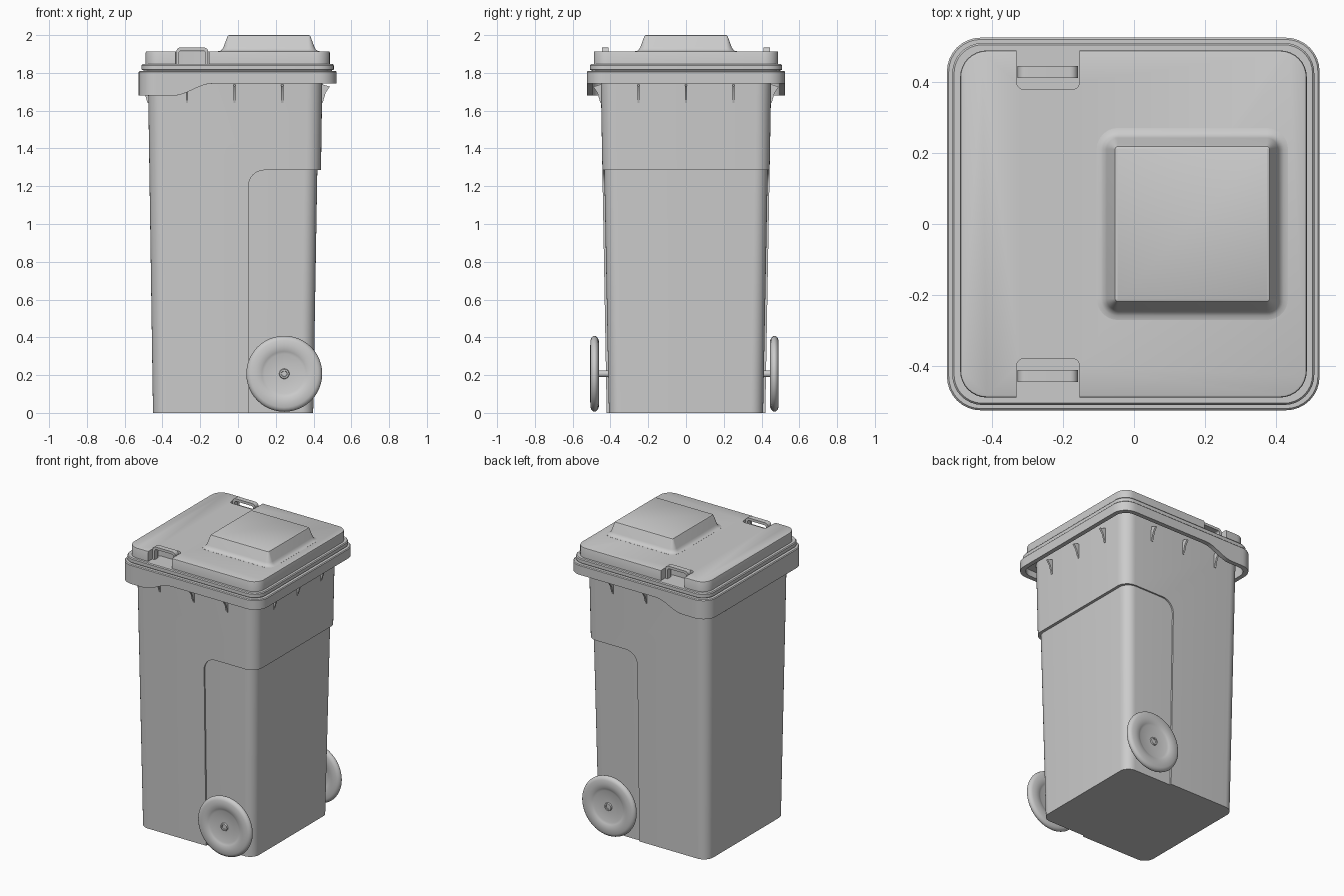
import bpy, bmesh, math

if "Cube" in bpy.data.objects:
    bpy.data.objects.remove(bpy.data.objects["Cube"])

def finish(bm, name, angle=30):
    bmesh.ops.recalc_face_normals(bm, faces=bm.faces[:])
    me = bpy.data.meshes.new(name)
    bm.to_mesh(me)
    bm.free()
    ob = bpy.data.objects.new(name, me)
    bpy.context.collection.objects.link(ob)
    smooth(ob, angle)
    return ob

def smooth(ob, angle=30):
    bpy.ops.object.select_all(action='DESELECT')
    bpy.context.view_layer.objects.active = ob
    ob.select_set(True)
    bpy.ops.object.shade_smooth_by_angle(angle=math.radians(angle))

def rrect(x0, x1, y0, y1, r, straight=1, seg=8):
    """Rounded rectangle outline, counter-clockwise."""
    corners = [(x1 - r, y1 - r), (x0 + r, y1 - r), (x0 + r, y0 + r), (x1 - r, y0 + r)]
    pts = []
    for k, (cx, cy) in enumerate(corners):
        for i in range(seg + 1):
            a = math.pi / 2 * (k + i / seg)
            pts.append((cx + r * math.cos(a), cy + r * math.sin(a)))
        nx, ny = corners[(k + 1) % 4]
        a = math.pi / 2 * (k + 1)
        ex, ey = nx + r * math.cos(a), ny + r * math.sin(a)
        px, py = pts[-1]
        for i in range(1, straight):
            t = i / straight
            pts.append((px + (ex - px) * t, py + (ey - py) * t))
    return pts

def loft(name, rings, straight=1):
    """Capped stack of rounded rectangles (x0, x1, y half, radius, z)."""
    bm = bmesh.new()
    loops = []
    for x0, x1, hy, r, z in rings:
        loops.append([bm.verts.new((x, y, z(x) if callable(z) else z))
                      for x, y in rrect(x0, x1, -hy, hy, r, straight)])
    for a, b in zip(loops, loops[1:]):
        for i in range(len(a)):
            j = (i + 1) % len(a)
            bm.faces.new((a[i], a[j], b[j], b[i]))
    bm.faces.new(loops[0])
    bm.faces.new(loops[-1])
    return finish(bm, name)

def prism(name, poly, y0, y1):
    """Polygon in x/z extruded along y."""
    bm = bmesh.new()
    f = bm.faces.new([bm.verts.new((x, y0, z)) for x, z in poly])
    ext = bmesh.ops.extrude_face_region(bm, geom=[f])
    for v in ext['geom']:
        if isinstance(v, bmesh.types.BMVert):
            v.co.y = y1
    return finish(bm, name)

def cut(ob, cutter):
    m = ob.modifiers.new("cut", 'BOOLEAN')
    m.operation, m.solver, m.object = 'DIFFERENCE', 'EXACT', cutter
    bpy.ops.object.select_all(action='DESELECT')
    bpy.context.view_layer.objects.active = ob
    ob.select_set(True)
    # the cut goes ahead of the smoothing modifier
    bpy.ops.object.modifier_move_to_index(modifier="cut", index=0)
    bpy.ops.object.modifier_apply(modifier="cut")
    bpy.data.objects.remove(cutter, do_unlink=True)
    smooth(ob)

# Tapered bin body, with the lower rear wrapped by a shallow recess
body = loft("body", [(-0.45, 0.42, 0.42, 0.07, 0), (-0.477, 0.447, 0.452, 0.08, 1.8)])
arc = [(0.14 + 0.085 * math.cos(a), 1.2 + 0.085 * math.sin(a))
       for a in [math.pi - math.pi / 2 * i / 8 for i in range(9)]]
cut(body, prism("recess_cutter", [(0.055, -0.1)] + arc + [(0.8, 1.285), (0.8, -0.1)], -0.8, 0.8))
loft("recessed_core", [(-0.43, 0.398, 0.408, 0.065, 0), (-0.45, 0.422, 0.435, 0.07, 1.4)])

# Hollow rim skirt, hanging lower around the -x end
def skirt_z(x):
    t = min(1, max(0, (x + 0.34) / 0.2))
    return 1.68 + 0.063 * t * t * (3 - 2 * t)

loft("rim_skirt", [(-0.497, 0.492, 0.494, 0.075, 1.785),
                   (-0.497, 0.492, 0.494, 0.075, skirt_z),
                   (-0.526, 0.522, 0.524, 0.095, skirt_z),
                   (-0.526, 0.522, 0.524, 0.095, 1.805),
                   (-0.521, 0.517, 0.519, 0.09, 1.81)], straight=32)

# Gusset ribs under the skirt, on all four sides
rib_poly = [(-0.02, 1.75), (0, 1.74), (0.042, 1.727), (0.02, 1.695), (0.004, 1.64), (-0.02, 1.64)]
for side, (ox, oy, rot) in {"right": (0.444, 0, 0), "back": (-0.018, 0.449, 90),
                            "left": (-0.475, 0, 180), "front": (-0.018, -0.449, 270)}.items():
    for k in (-1, 0, 1):
        rib = prism(f"rib_{side}_{k + 2}", rib_poly, -0.006 + 0.252 * k, 0.006 + 0.252 * k)
        rib.location = (ox, oy, 0)
        rib.rotation_euler.z = math.radians(rot)

# Lid: lower flange and raised panel
def inset(base, d, z):
    x0, x1, hy, r = base
    return (x0 + d, x1 - d, hy - d, r - d, z)

flange = (-0.511, 0.507, 0.509, 0.085)
loft("lid_flange", [inset(flange, 0.01, 1.80), inset(flange, 0.01, 1.815), inset(flange, 0, 1.817),
                    inset(flange, 0, 1.84), inset(flange, 0.005, 1.846)])
panel_base = (-0.489, 0.486, 0.488, 0.075)
panel = loft("lid_panel", [inset(panel_base, 0, 1.835), inset(panel_base, 0, 1.907),
                           inset(panel_base, 0.002, 1.912), inset(panel_base, 0.007, 1.914)])

# Handle notches and handles on both sides of the lid
def arch(x0, x1, top, r):
    pts = [(x0, 1.835)]
    for cx, start in ((x0 + r, 180), (x1 - r, 90)):
        for i in range(7):
            a = math.radians(start - 15 * i)
            pts.append((cx + r * math.cos(a), top - r + r * math.sin(a)))
    return pts + [(x1, 1.835)]

handle_poly = arch(-0.327, -0.158, 1.934, 0.022) + arch(-0.312, -0.173, 1.917, 0.012)[::-1]
for side, s in (("front", -1), ("back", 1)):
    notch = loft("notch_cutter", [(-0.33, -0.153, 0.14, 0.022, 1.82), (-0.33, -0.153, 0.14, 0.022, 2.1)])
    for v in notch.data.vertices:
        v.co.y += s * 0.518
    cut(panel, notch)
    prism(f"handle_{side}", handle_poly, s * 0.41, s * 0.445)

# Raised block on the lid with a flared foot
hump = (-0.105, 0.433, 0.27, 0.06)
loft("lid_hump", [inset(hump, 0, 1.905), inset(hump, 0, 1.9145), inset(hump, 0.012, 1.917),
                  inset(hump, 0.022, 1.925), inset(hump, 0.028, 1.936), inset(hump, 0.048, 1.99),
                  inset(hump, 0.052, 1.997), inset(hump, 0.058, 2.0)])

# Wheels: profile of (radius, depth) spun round the axle, dished on both faces
half = [(0, 0.014), (0.014, 0.014), (0.016, 0.02), (0.024, 0.02), (0.027, 0.011), (0.105, 0.011),
        (0.118, 0.016), (0.13, 0.021), (0.15, 0.023), (0.178, 0.022), (0.19, 0.017), (0.198, 0.009)]
profile = half + [(0.201, 0)] + [(r, -d) for r, d in half[::-1]]
for side, y in (("front", -0.484), ("back", 0.468)):
    bm = bmesh.new()
    vs = [bm.verts.new((r, d, 0)) for r, d in profile]
    es = [bm.edges.new(p) for p in zip(vs, vs[1:])]
    bmesh.ops.spin(bm, geom=vs + es, cent=(0, 0, 0), axis=(0, 1, 0),
                   angle=2 * math.pi, steps=48, use_duplicate=False)
    bmesh.ops.remove_doubles(bm, verts=bm.verts[:], dist=1e-5)
    wheel = finish(bm, f"wheel_{side}", 40)
    wheel.location = (0.245, y, 0.207)

# Axle through the body
axle_poly = [(0.245 + 0.018 * math.cos(2 * math.pi * i / 24),
              0.207 + 0.018 * math.sin(2 * math.pi * i / 24)) for i in range(24)]
prism("axle", axle_poly, -0.48, 0.464)
